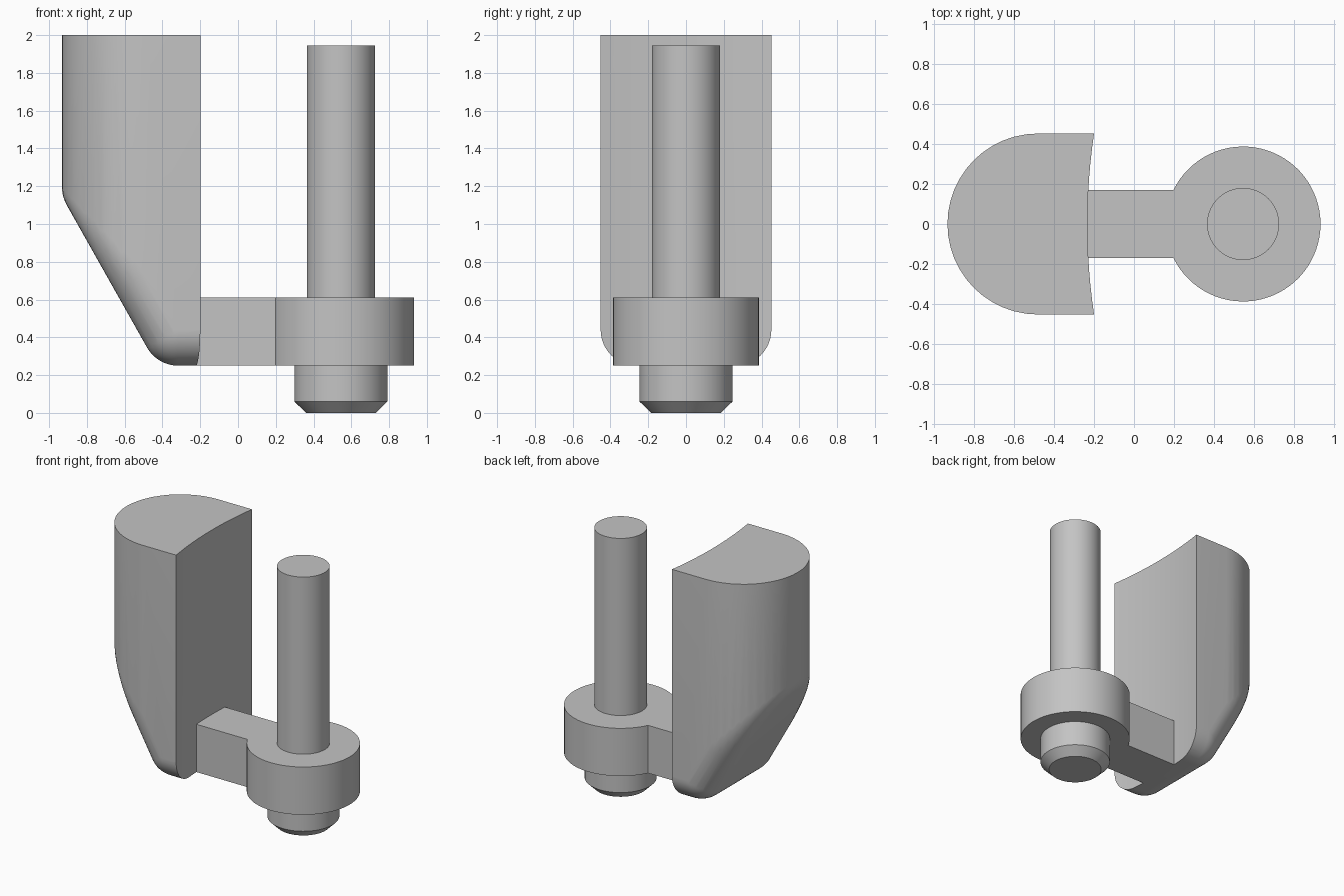
import bpy, bmesh, math
from mathutils import Vector

cube = bpy.data.objects.get("Cube")
if cube:
    bpy.data.objects.remove(cube, do_unlink=True)

grey = bpy.data.materials.new("plain_grey")
grey.use_nodes = True
grey.diffuse_color = (0.55, 0.55, 0.55, 1)
grey.node_tree.nodes["Principled BSDF"].inputs["Base Color"].default_value = (0.55, 0.55, 0.55, 1)


def finish(bm, name):
    bmesh.ops.recalc_face_normals(bm, faces=bm.faces[:])
    mesh = bpy.data.meshes.new(name)
    bm.to_mesh(mesh)
    bm.free()
    mesh.materials.append(grey)
    obj = bpy.data.objects.new(name, mesh)
    bpy.context.collection.objects.link(obj)
    return obj


def activate(obj):
    bpy.ops.object.select_all(action='DESELECT')
    obj.select_set(True)
    bpy.context.view_layer.objects.active = obj


def smooth(obj, angle=25):
    activate(obj)
    bpy.ops.object.shade_smooth_by_angle(angle=math.radians(angle))


def arc(cx, radius, start, end, steps):
    """Points on an arc centred on (cx, 0), angles in degrees."""
    angles = [math.radians(start + (end - start) * i / steps) for i in range(steps + 1)]
    return [(cx + radius * math.cos(a), radius * math.sin(a)) for a in angles]


def prism(outline, low, high):
    bm = bmesh.new()
    face = bm.faces.new([bm.verts.new((x, y, low)) for x, y in outline])
    up = bmesh.ops.extrude_face_region(bm, geom=[face])
    verts = [g for g in up["geom"] if isinstance(g, bmesh.types.BMVert)]
    bmesh.ops.translate(bm, verts=verts, vec=(0, 0, high - low))
    return bm


def cut(bm, point, normal, fill=True):
    """Remove everything on the side the normal points to."""
    res = bmesh.ops.bisect_plane(bm, geom=bm.verts[:] + bm.edges[:] + bm.faces[:],
                                 plane_co=point, plane_no=normal, clear_outer=True)
    if fill:
        edges = [e for e in res["geom_cut"] if isinstance(e, bmesh.types.BMEdge)]
        bmesh.ops.contextual_create(bm, geom=edges)


# Upright body: a shrunken core swept by a ball gives the rounded lower edges
R = 0.19
HALF = 0.452
slope = Vector((-0.871, 0, -0.491)).normalized()
core = prism(arc(-0.48, HALF - R, 90, 270, 24) + [(0.6, R - HALF), (0.6, HALF - R)],
             0.25 + R, 2.4)
cut(core, Vector((-0.45, 0, 0.29)) - slope * R, slope)
ball = [slope * R]
for i in range(13):
    t = math.pi / 2 * i / 12
    ball += [Vector((x, y, -R * math.sin(t))) for x, y in arc(0, R * math.cos(t), 0, 360, 48)[:-1]]
points = {tuple(round(c, 5) for c in v.co + b) for v in core.verts for b in ball}
core.free()
bm = bmesh.new()
for p in sorted(points):
    bm.verts.new(p)
hull = bmesh.ops.convex_hull(bm, input=bm.verts[:])
junk = {g for g in hull["geom_interior"] + hull["geom_unused"] if isinstance(g, bmesh.types.BMVert)}
bmesh.ops.delete(bm, geom=list(junk), context='VERTS')
loose = [v for v in bm.verts if not v.link_faces]
bmesh.ops.delete(bm, geom=loose, context='VERTS')
bmesh.ops.dissolve_limit(bm, angle_limit=math.radians(0.5), verts=bm.verts[:], edges=bm.edges[:])
cut(bm, (0, 0, 2), (0, 0, 1))
body = finish(bm, "upright_body")

# Hollow the inner side with a very wide cylinder
cutter = finish(prism(arc(2.847, 3.08, 0, 360, 256)[:-1], -1, 3), "hollow_cutter")
cutter.hide_render = True
mod = body.modifiers.new("hollow", 'BOOLEAN')
mod.operation = 'DIFFERENCE'
mod.solver = 'EXACT'
mod.object = cutter
activate(body)
bpy.ops.object.modifier_apply(modifier=mod.name)
bpy.data.objects.remove(cutter, do_unlink=True)
smooth(body)

# Flat link: round eye with a straight arm reaching the body
PIN_X = 0.545
EYE = 0.387
ARM = 0.17
edge = math.degrees(math.asin(ARM / EYE))
outline = arc(PIN_X, EYE, edge - 180, 180 - edge, 64) + [(-0.26, ARM), (-0.26, -ARM)]
smooth(finish(prism(outline, 0.25, 0.61), "link_arm"))

# Pin with its lower boss and chamfered foot, turned from a profile
profile = [(0, 0), (0.185, 0), (0.246, 0.06), (0.246, 0.27), (0.18, 0.27), (0.18, 1.945), (0, 1.945)]
bm = bmesh.new()
verts = [bm.verts.new((PIN_X + r, 0, z)) for r, z in profile]
edges = [bm.edges.new(pair) for pair in zip(verts, verts[1:])]
bmesh.ops.spin(bm, geom=verts + edges, cent=(PIN_X, 0, 0), axis=(0, 0, 1),
               angle=math.tau, steps=64)
bmesh.ops.remove_doubles(bm, verts=bm.verts[:], dist=0.0005)
smooth(finish(bm, "pin"))
